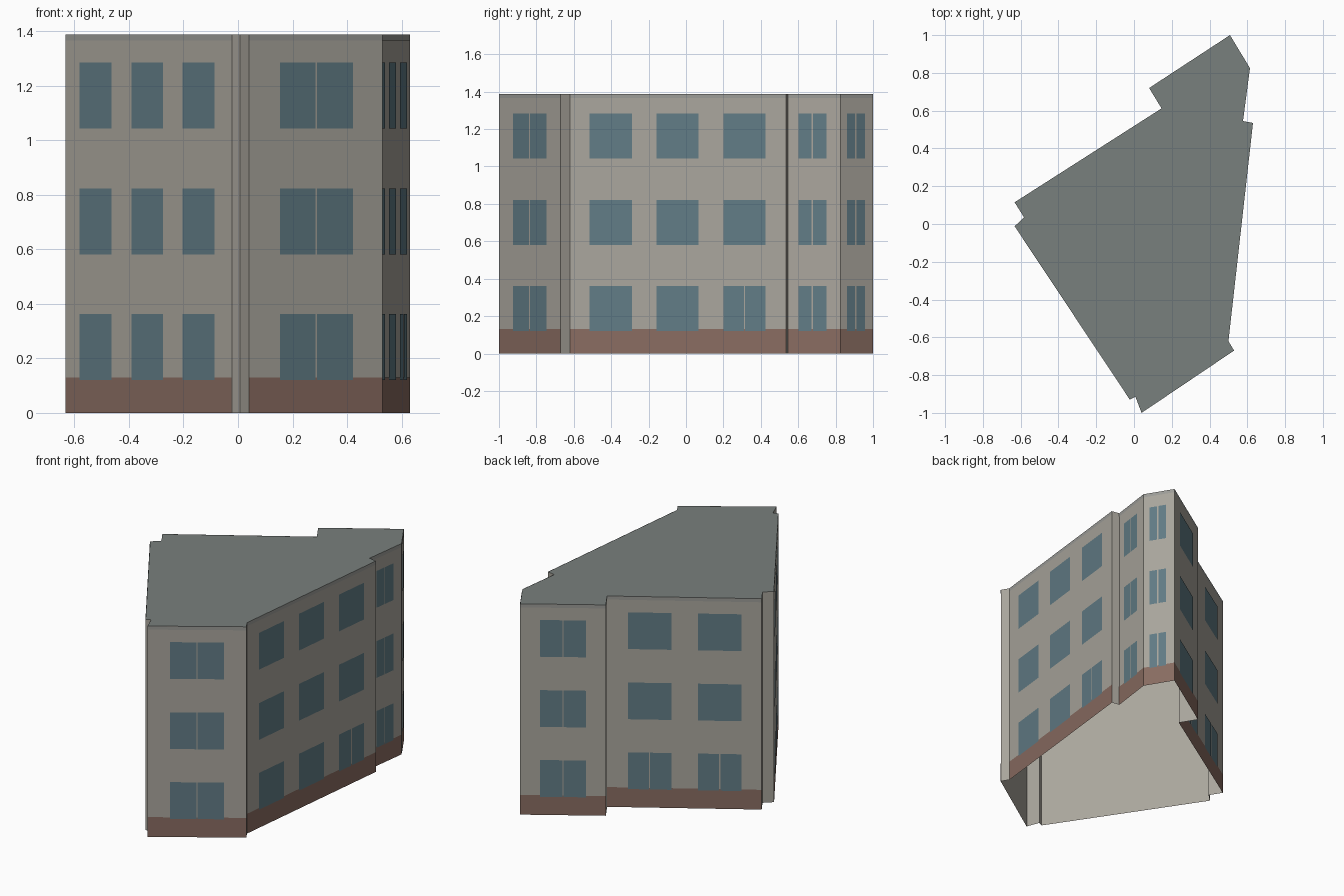
import bpy
from mathutils import Vector

if "Cube" in bpy.data.objects:
    bpy.data.objects.remove(bpy.data.objects["Cube"])

HEIGHT = 1.388
BASE_TOP = 0.13
BAND_BOTTOM = 1.365
ROWS = [(0.12, 0.362), (0.58, 0.822), (1.042, 1.284)]

# footprint, counter-clockwise
P = dict(A=(0.04, -1.0), B=(0.53, -0.67), C=(0.50, -0.62), D=(0.63, 0.535),
         E=(0.577, 0.545), F=(0.614, 0.825), G=(0.508, 1.0), H=(0.08, 0.72),
         I=(0.146, 0.612), J=(-0.632, 0.115), K=(-0.582, 0.035),
         L=(-0.632, -0.012), M=(-0.022, -0.93), N=(0.008, -0.915))
NAMES = "ABCDEFGHIJKLMN"

# main walls: window spans along the wall, and which of them have a centre bar
# on every storey ("all"), the ground storey only ("ground"), or never ("none")
WALLS = {
    "AB": [(0.23, 0.775, "all")],
    "CD": [(0.09, 0.286, "none"), (0.40, 0.595, "none"), (0.71, 0.905, "ground")],
    "EF": [(0.20, 0.735, "all")],
    "FG": [(0.19, 0.74, "all")],
    "GH": [(0.23, 0.77, "all")],
    "IJ": [(0.135, 0.415, "ground"), (0.587, 0.87, "ground")],
    "LM": [(0.087, 0.279, "none"), (0.398, 0.59, "none"), (0.705, 0.897, "none")],
}


def material(name, rgb):
    m = bpy.data.materials.new(name)
    m.diffuse_color = (*rgb, 1)
    m.use_nodes = True
    m.node_tree.nodes["Principled BSDF"].inputs["Base Color"].default_value = m.diffuse_color
    return m


def make_object(name, verts, faces, mat):
    me = bpy.data.meshes.new(name)
    me.from_pydata(verts, [], faces)
    me.materials.append(mat)
    ob = bpy.data.objects.new(name, me)
    bpy.context.collection.objects.link(ob)
    return ob


def panel(wall, t0, t1, z0, z1, offset):
    """Corners of a rectangle lying just outside a wall."""
    a, b = (Vector((*P[k], 0)) for k in wall)
    d = b - a
    out = Vector((d.y, -d.x, 0)).normalized() * offset
    p, q = a + d * t0 + out, a + d * t1 + out
    up = Vector((0, 0, 1))
    return [p + up * z0, q + up * z0, q + up * z1, p + up * z1]


def panels_object(name, quads, mat):
    verts = [v for q in quads for v in q]
    faces = [tuple(range(i, i + 4)) for i in range(0, len(verts), 4)]
    return make_object(name, verts, faces, mat)


render = material("render", (0.40, 0.38, 0.335))
brick = material("brick", (0.25, 0.15, 0.12))
glass = material("glass", (0.12, 0.20, 0.235))
roofing = material("roofing", (0.19, 0.215, 0.205))
trim = material("trim", (0.33, 0.33, 0.31))

# outer walls, open at the bottom
n = len(NAMES)
ring = [P[k] for k in NAMES]
make_object("walls",
            [(x, y, 0) for x, y in ring] + [(x, y, HEIGHT) for x, y in ring],
            [(i, (i + 1) % n, (i + 1) % n + n, i + n) for i in range(n)], render)

# flat roof
make_object("roof", [(x, y, HEIGHT) for x, y in ring], [tuple(range(n))], roofing)

# brick base and roof-edge band on the main walls
panels_object("brick_base", [panel(w, 0, 1, 0, BASE_TOP, 0.0012) for w in WALLS], brick)
panels_object("roof_edge_band", [panel(w, 0, 1, BAND_BOTTOM, HEIGHT, 0.0012) for w in WALLS], trim)

# windows, one object per wall
for wall, spans in WALLS.items():
    length = (Vector(P[wall[1]]) - Vector(P[wall[0]])).length
    bar = 0.0035 / length
    quads = []
    for row, (z0, z1) in enumerate(ROWS):
        for t0, t1, split in spans:
            if split == "all" or (split == "ground" and row == 0):
                mid = (t0 + t1) / 2
                quads.append(panel(wall, t0, mid - bar, z0, z1, 0.0025))
                quads.append(panel(wall, mid + bar, t1, z0, z1, 0.0025))
            else:
                quads.append(panel(wall, t0, t1, z0, z1, 0.0025))
    panels_object("windows_" + wall.lower(), quads, glass)
